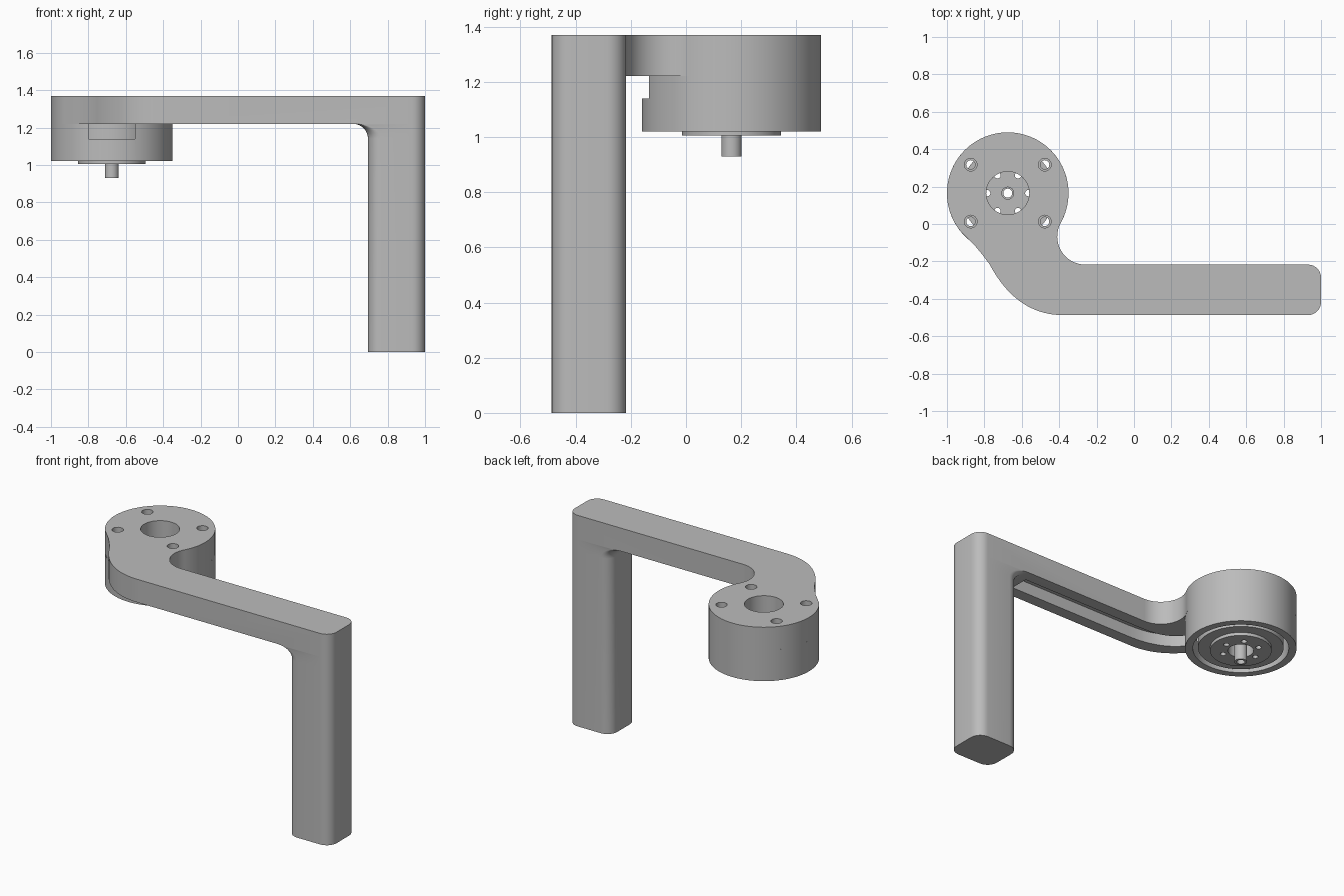
import bpy, bmesh
from math import sin, cos, radians, sqrt
from mathutils import Vector
from mathutils.geometry import interpolate_bezier

if "Cube" in bpy.data.objects:
    bpy.data.objects.remove(bpy.data.objects["Cube"])

grey = bpy.data.materials.new("plain grey")
grey.use_nodes = True
grey.diffuse_color = (0.5, 0.5, 0.5, 1)
grey.node_tree.nodes["Principled BSDF"].inputs["Base Color"].default_value = (0.5, 0.5, 0.5, 1)

CX, CY, R = -0.675, 0.165, 0.325          # motor axis and housing radius
FRONT, BACK, RIGHT, POST = -0.487, -0.217, 1.0, 0.695
UNDER, TOP, RIM = 1.22, 1.37, 1.02


def arc(cx, cy, r, a0, a1, n=12):
    angles = [radians(a0 + (a1 - a0) * i / n) for i in range(n + 1)]
    return [(cx + r * cos(a), cy + r * sin(a)) for a in angles]


def circle(r, cx=CX, cy=CY, n=64):
    return arc(cx, cy, r, 0, 360, n)[:-1]


def rect(x0, y0, x1, y1):
    return [(x0, y0), (x1, y0), (x1, y1), (x0, y1)]


def bezier(a, b, c, d, n=16):
    pts = [Vector((p[0], p[1], 0)) for p in (a, b, c, d)]
    return [(p.x, p.y) for p in interpolate_bezier(*pts, n)]


def loft(name, rings):
    """Closed solid through (outline, height) rings."""
    bm = bmesh.new()
    loops = [[bm.verts.new((x, y, z)) for x, y in pts] for pts, z in rings]
    n = len(loops[0])
    bm.faces.new(loops[0][::-1])
    bm.faces.new(loops[-1])
    for lo, hi in zip(loops, loops[1:]):
        for i in range(n):
            j = (i + 1) % n
            bm.faces.new((lo[i], lo[j], hi[j], hi[i]))
    bmesh.ops.recalc_face_normals(bm, faces=bm.faces)
    mesh = bpy.data.meshes.new(name)
    bm.to_mesh(mesh)
    bm.free()
    mesh.materials.append(grey)
    ob = bpy.data.objects.new(name, mesh)
    bpy.context.collection.objects.link(ob)
    return ob


def prism(name, pts, z0, z1):
    return loft(name, [(pts, z0), (pts, z1)])


def boolean(ob, others, operation="DIFFERENCE"):
    bpy.context.view_layer.objects.active = ob
    for other in others:
        mod = ob.modifiers.new("boolean", "BOOLEAN")
        mod.operation, mod.solver, mod.object = operation, "EXACT", other
        bpy.ops.object.modifier_apply(modifier=mod.name)
        bpy.data.objects.remove(other)


def smooth(ob):
    bpy.ops.object.select_all(action="DESELECT")
    ob.select_set(True)
    bpy.context.view_layer.objects.active = ob
    bpy.ops.object.shade_smooth_by_angle(angle=radians(30))


# Arm: straight bar, swept bend and round motor mount in one outline
c = 0.07
inner = 0.15
inner_y = BACK + inner
inner_x = CX + sqrt((R + inner) ** 2 - (CY - inner_y) ** 2)
outline = arc(RIGHT - c, FRONT + c, c, -90, 0, 8)
outline += arc(RIGHT - c, BACK - c, c, 0, 90, 8)
outline += arc(inner_x, inner_y, inner, 270, 151, 16)
outline += arc(CX, CY, R, -28, 218, 60)
outline += [(-0.853, -0.113), (-0.81, -0.165)]
outline += bezier((-0.773, -0.214), (-0.68, -0.39), (-0.55, FRONT), (-0.38, FRONT))
arm = prism("arm", outline, UNDER, TOP)

# Cable channel under the arm, following the bend
mid = (FRONT + BACK) / 2
path = [(0.58, mid)] + bezier((-0.3, mid), (-0.5, mid), (-0.62, -0.28), (CX, -0.05))
sides = ([], [])
for i, (x, y) in enumerate(path):
    ax, ay = path[max(i - 1, 0)]
    bx, by = path[min(i + 1, len(path) - 1)]
    d = Vector((bx - ax, by - ay)).normalized() * 0.06
    sides[0].append((x - d.y, y + d.x))
    sides[1].append((x + d.y, y - d.x))
channel = prism("channel_cutter", sides[0] + sides[1][::-1], UNDER - 0.05, UNDER + 0.075)

# Centre opening and four countersunk screw holes
cutters = [channel, prism("centre_cutter", circle(0.115), 1.1, 1.5)]
for sx in (-0.198, 0.198):
    for sy in (-0.152, 0.152):
        hx, hy = CX + sx, CY + sy
        cutters.append(prism("hole_cutter", circle(0.024, hx, hy, 24), 1.1, 1.5))
        cutters.append(prism("sink_cutter", circle(0.034, hx, hy, 24), TOP - 0.07, 1.5))
boolean(arm, cutters)


# Post: rounded bar that flares into the underside of the arm
def post_ring(left, corner):
    return (arc(RIGHT - c, FRONT + c, c, -90, 0, 8) + arc(RIGHT - c, BACK - c, c, 0, 90, 8)
            + arc(left + corner, BACK - corner, corner, 90, 180, 8)
            + arc(left + corner, FRONT + corner, corner, 180, 270, 8))


rings = [(post_ring(POST, c), 0)]
flare = 0.08
for i in range(9):
    a = radians(90 * i / 8)
    t = 1 - cos(a)
    rings.append((post_ring(POST - flare * t, c - 0.066 * t), UNDER - flare + flare * sin(a)))
rings.append((post_ring(POST - flare, 0.004), UNDER + 0.02))
post = loft("post", rings)
boolean(arm, [post], "UNION")
arm.name = "arm_and_post"
smooth(arm)

# Motor housing: open ring with a cable notch at the front
housing = prism("motor_housing", circle(R, n=96), RIM, UNDER)
boolean(housing, [
    prism("bore_cutter", circle(0.28, n=96), 0.9, 1.4),
    prism("notch_cutter", rect(CX - 0.125, CY - 0.5, CX + 0.125, CY - 0.1), 1.14, 1.4)])
smooth(housing)

# Motor body with a raised lower disc, hub recess and ring of bolt holes
motor = prism("motor_body", circle(0.25, n=96), RIM + 0.005, UNDER)
boolean(motor, [prism("motor_disc", circle(0.18), 1.005, RIM + 0.03)], "UNION")
cutters = [prism("hub_cutter", circle(0.075), 0.9, 1.09),
           prism("bore_cutter", circle(0.032, n=32), 0.9, 1.4)]
for i in range(6):
    a = radians(60 * i)
    cutters.append(prism("bolt_cutter", circle(0.017, CX + 0.11 * cos(a), CY + 0.11 * sin(a), 20),
                         0.9, 1.4))
boolean(motor, cutters)
smooth(motor)

# Hollow output shaft
shaft = prism("motor_shaft", circle(0.037, n=32), 0.93, 1.15)
boolean(shaft, [prism("shaft_bore_cutter", circle(0.024, n=32), 0.8, 1.4)])
smooth(shaft)
